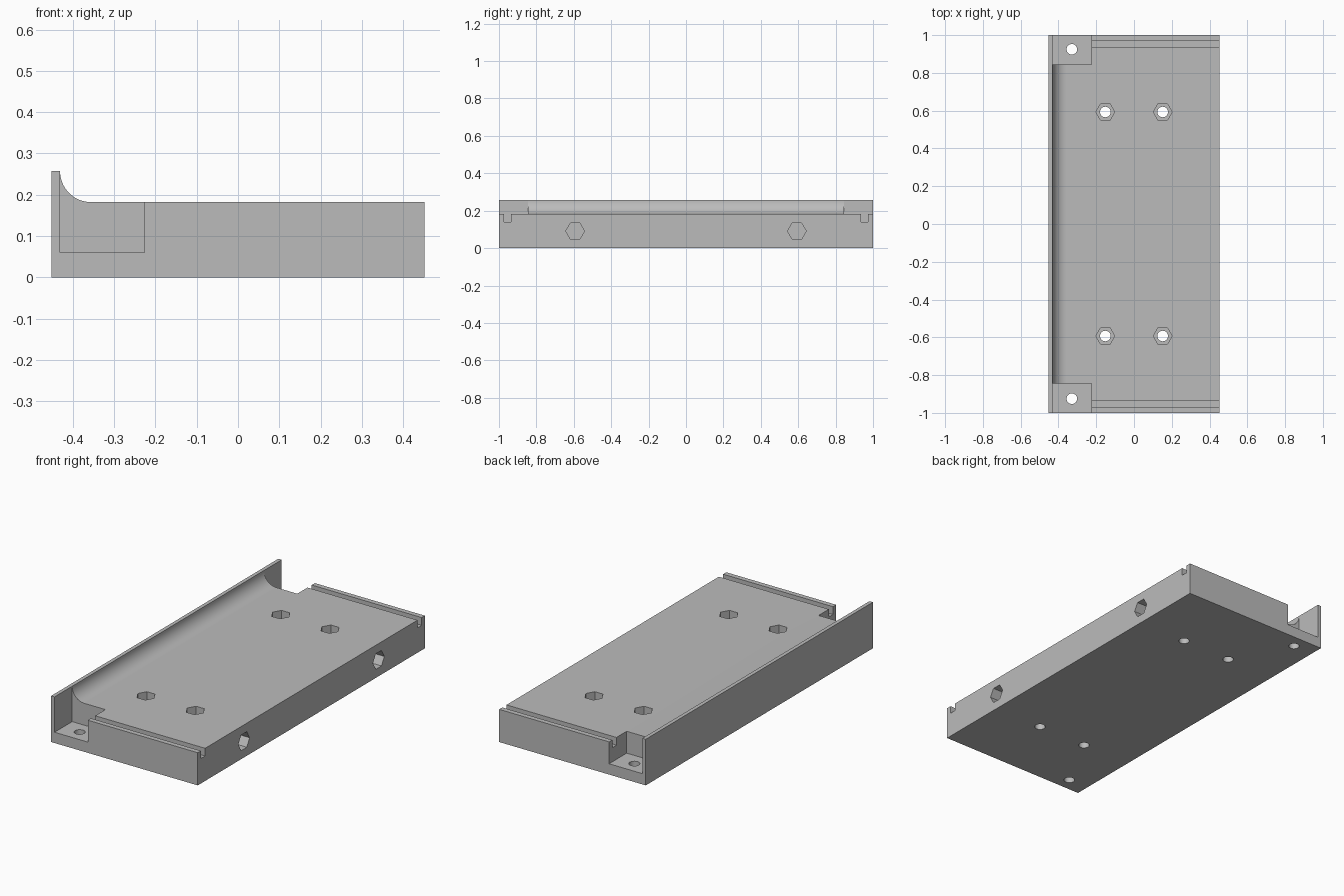
import bpy, bmesh, math
from mathutils import Matrix, Vector

if "Cube" in bpy.data.objects:
    bpy.data.objects.remove(bpy.data.objects["Cube"])

grey = bpy.data.materials.new("plain grey")
grey.diffuse_color = (0.5, 0.5, 0.5, 1)
grey.use_nodes = True
grey.node_tree.nodes["Principled BSDF"].inputs["Base Color"].default_value = grey.diffuse_color

W, L, TOP, LIP = 0.452, 1.0, 0.182, 0.257
WALL = -0.431                      # inner face of the raised lip
NUT_Y, HEX_R, HOLE_R = 0.593, 0.05, 0.028


def new_object(name, bm):
    bmesh.ops.recalc_face_normals(bm, faces=bm.faces)
    mesh = bpy.data.meshes.new(name)
    bm.to_mesh(mesh)
    bm.free()
    obj = bpy.data.objects.new(name, mesh)
    mesh.materials.append(grey)
    bpy.context.collection.objects.link(obj)
    return obj


def add_box(bm, lo, hi):
    lo, hi = Vector(lo), Vector(hi)
    m = Matrix.Translation((lo + hi) / 2) @ Matrix.Diagonal((*(hi - lo), 1))
    bmesh.ops.create_cube(bm, size=1, matrix=m)


def add_prism(bm, sides, radius, depth, centre, rot=Matrix()):
    bmesh.ops.create_cone(bm, cap_ends=True, segments=sides, radius1=radius,
                          radius2=radius, depth=depth,
                          matrix=Matrix.Translation(centre) @ rot)


def cut(target, name, build):
    bm = bmesh.new()
    build(bm)
    cutter = new_object(name, bm)
    cutter.hide_render = True
    mod = target.modifiers.new(name, 'BOOLEAN')
    mod.object, mod.operation, mod.solver = cutter, 'DIFFERENCE', 'EXACT'
    bpy.context.view_layer.objects.active = target
    bpy.ops.object.modifier_apply(modifier=name)
    bpy.data.objects.remove(cutter)


# base plate with raised lip and concave fillet, extruded along y
r = LIP - TOP
profile = [(-W, 0), (W, 0), (W, TOP)]
for i in range(17):
    a = math.radians(270 - 90 * i / 16)
    profile.append((WALL + r + r * math.cos(a), LIP + r * math.sin(a)))
profile.append((-W, LIP))
bm = bmesh.new()
face = bm.faces.new([bm.verts.new((x, -L, z)) for x, z in profile])
ext = bmesh.ops.extrude_face_region(bm, geom=[face])
bmesh.ops.translate(bm, vec=(0, 2 * L, 0),
                    verts=[v for v in ext["geom"] if isinstance(v, bmesh.types.BMVert)])
plate = new_object("mounting_plate", bm)


# corner pockets beside the lip
def pockets(bm):
    for s in (-1, 1):
        y0, y1 = sorted((s * 0.845, s * 1.1))
        add_box(bm, (WALL, y0, 0.06), (-0.226, y1, 0.4))


# narrow grooves along both ends
def grooves(bm):
    for s in (-1, 1):
        y0, y1 = sorted((s * 0.935, s * 0.972))
        add_box(bm, (-0.3, y0, 0.139), (0.6, y1, 0.3))


# hexagonal nut pockets in the top and in the right side
def nut_pockets(bm):
    for s in (-1, 1):
        for x in (-0.152, 0.152):
            add_prism(bm, 6, HEX_R, 0.2, (x, s * NUT_Y, 0.18),
                      Matrix.Rotation(math.pi / 2, 4, 'Z'))
        add_prism(bm, 6, HEX_R, 0.4, (W, s * NUT_Y, 0.091),
                  Matrix.Rotation(math.pi / 2, 4, 'Y'))


# round screw holes through the plate
def screw_holes(bm):
    for s in (-1, 1):
        for x, y in ((-0.152, NUT_Y), (0.152, NUT_Y), (-0.329, 0.925)):
            add_prism(bm, 32, HOLE_R, 0.6, (x, s * y, 0.1))


cut(plate, "pocket_cutter", pockets)
cut(plate, "groove_cutter", grooves)
cut(plate, "nut_cutter", nut_pockets)
cut(plate, "hole_cutter", screw_holes)

bpy.ops.object.select_all(action='DESELECT')
plate.select_set(True)
bpy.context.view_layer.objects.active = plate
bpy.ops.object.shade_smooth_by_angle(angle=math.radians(30))
